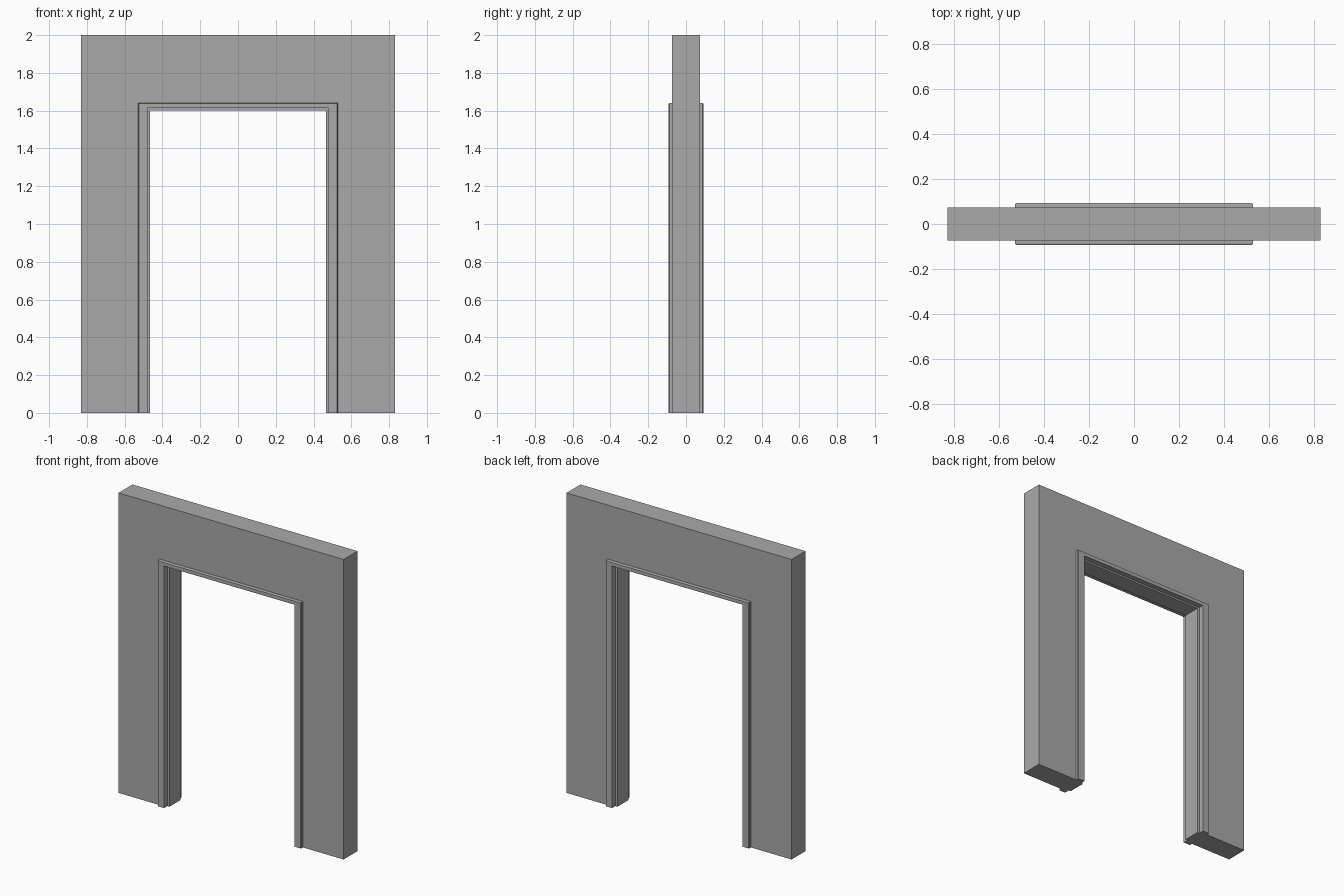
import bpy
import bmesh

cube = bpy.data.objects.get("Cube")
if cube:
    bpy.data.objects.remove(cube, do_unlink=True)

grey = bpy.data.materials.new("plain grey")
grey.use_nodes = True
colour = (0.4, 0.4, 0.4, 1)
grey.diffuse_color = colour
grey.node_tree.nodes["Principled BSDF"].inputs["Base Color"].default_value = colour


def portal(name, section):
    """Sweep a section of (half width, height, depth) points around the opening."""
    bm = bmesh.new()
    stations = []
    for side, at_top in ((-1, False), (-1, True), (1, True), (1, False)):
        stations.append([bm.verts.new((side * x, y, z if at_top else 0))
                         for x, z, y in section])
    count = len(section)
    for a, b in zip(stations, stations[1:]):
        for i in range(count):
            j = (i + 1) % count
            bm.faces.new((a[i], a[j], b[j], b[i]))
    # Close the feet
    bm.faces.new(stations[0])
    bm.faces.new(stations[-1])
    bmesh.ops.recalc_face_normals(bm, faces=bm.faces)
    mesh = bpy.data.meshes.new(name)
    bm.to_mesh(mesh)
    bm.free()
    mesh.materials.append(grey)
    obj = bpy.data.objects.new(name, mesh)
    bpy.context.collection.objects.link(obj)
    return obj


# Wall slab around the doorway
WALL = 0.073
portal("wall", [(0.83, 2, -WALL), (0.83, 2, WALL),
                (0.5, 1.625, WALL), (0.5, 1.625, -WALL)])

# Casing on each face, with its outer edge eased
FACE = 0.093
INNER = (0.48, 1.613)
for name, s in (("front_casing", -1), ("back_casing", 1)):
    portal(name, [(0.53, 1.64, s * WALL), (0.53, 1.64, s * (FACE - 0.006)),
                  (0.525, 1.637, s * FACE), (*INNER, s * FACE),
                  (*INNER, s * WALL)])

# Jamb lining with the raised door stop along its middle
STOP = (0.465, 1.602)
portal("jamb", [(0.5, 1.625, -WALL), (0.5, 1.625, WALL),
                (*INNER, WALL), (*INNER, 0.057), (*STOP, 0.057),
                (*STOP, -0.057), (*INNER, -0.057), (*INNER, -WALL)])
